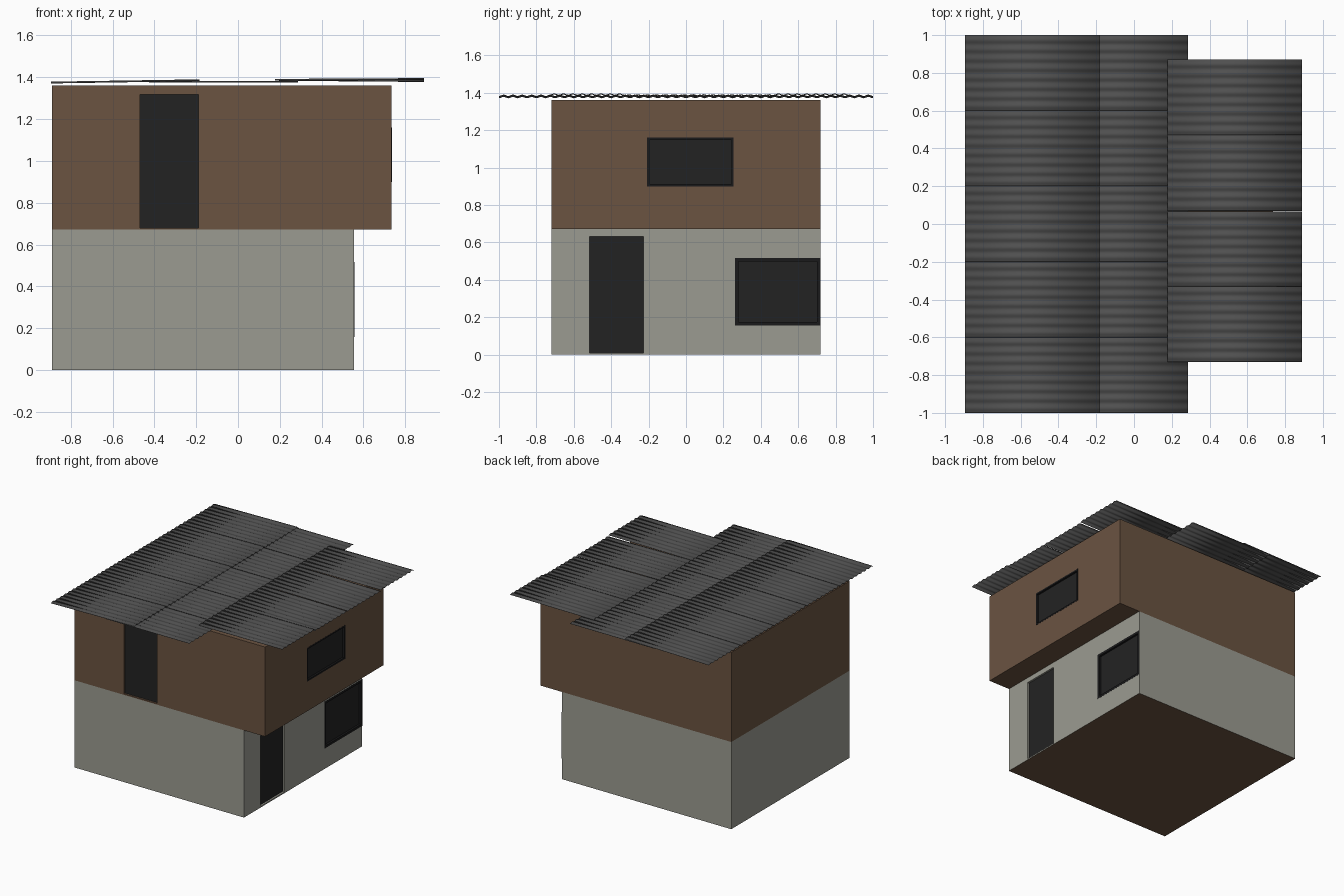
import bpy, bmesh, math
from mathutils import Vector

if "Cube" in bpy.data.objects:
    bpy.data.objects.remove(bpy.data.objects["Cube"])


def material(name, rgb):
    m = bpy.data.materials.new(name)
    m.diffuse_color = (*rgb, 1)
    m.use_nodes = True
    m.node_tree.nodes["Principled BSDF"].inputs["Base Color"].default_value = m.diffuse_color
    return m


BROWN = material("brown wall", (0.145, 0.087, 0.053))
GREY = material("pale grey wall", (0.33, 0.33, 0.285))
PANE = material("dark panel", (0.0165, 0.0165, 0.0165))
FRAME = material("black frame", (0.010, 0.010, 0.011))
SHEET = material("roof metal", (0.08, 0.08, 0.08))


def add_object(name, bm, *mats):
    me = bpy.data.meshes.new(name)
    bm.to_mesh(me)
    bm.free()
    ob = bpy.data.objects.new(name, me)
    for m in mats:
        me.materials.append(m)
    bpy.context.collection.objects.link(ob)
    return ob


def box(name, lo, hi, *mats):
    lo, hi = Vector(lo), Vector(hi)
    bm = bmesh.new()
    bmesh.ops.create_cube(bm, size=1)
    for v in bm.verts:
        v.co = [(lo[i] + hi[i]) / 2 + v.co[i] * (hi[i] - lo[i]) for i in range(3)]
    return add_object(name, bm, *mats)


def on_wall(name, side, face, a, b, front, back, mat):
    """Box on a wall: a, b are (along, z) corners; front/back are depths behind the face."""
    if side == "right":
        return box(name, (face - back, a[0], a[1]), (face - front, b[0], b[1]), mat)
    return box(name, (a[0], face + front, a[1]), (b[0], face + back, b[1]), mat)


DEPTH = 0.02


def opening(name, wall, side, face, a, b, border, wall_mat):
    """Recess in a wall with a dark panel at its back and a frame around it."""
    cutter = on_wall(name + "_cutter", side, face, a, b, -0.05, DEPTH, wall_mat)
    cutter.hide_render = True
    mod = wall.modifiers.new("cut", "BOOLEAN")
    mod.operation, mod.object, mod.solver = "DIFFERENCE", cutter, "EXACT"
    bpy.context.view_layer.objects.active = wall
    bpy.ops.object.modifier_apply(modifier=mod.name)
    bpy.data.objects.remove(cutter)
    on_wall(name + "_panel", side, face, a, b, DEPTH - 0.006, DEPTH, PANE)
    if border:
        (u0, z0), (u1, z1), t = a, b, border
        bars = [((u0, z0), (u1, z0 + t)), ((u0, z1 - t), (u1, z1)),
                ((u0, z0 + t), (u0 + t, z1 - t)), ((u1 - t, z0 + t), (u1, z1 - t))]
        for i, (p, q) in enumerate(bars):
            on_wall(f"{name}_frame_{i}", side, face, p, q, -0.001, DEPTH - 0.006, FRAME)


# Two storeys, the upper one overhanging to the right
lower = box("lower_storey", (-0.89, -0.72, 0), (0.555, 0.72, 0.672), GREY, BROWN)
upper = box("upper_storey", (-0.89, -0.72, 0.672), (0.735, 0.72, 1.362), BROWN)

# Doors and windows
opening("upper_door", upper, "front", -0.72, (-0.468, 0.68), (-0.188, 1.317), 0, BROWN)
opening("lower_door", lower, "right", 0.555, (-0.516, 0.01), (-0.226, 0.633), 0, GREY)
opening("upper_window", upper, "right", 0.735, (-0.208, 0.90), (0.255, 1.16), 0.012, BROWN)
opening("lower_window", lower, "right", 0.555, (0.262, 0.157), (0.719, 0.517), 0.018, GREY)

# Brown floor under the lower storey
for p in lower.data.polygons:
    p.material_index = 1 if p.normal.z < -0.5 and p.center.z < 0.005 else 0


def roof_sheet(name, x0, x1, y0, z0, z1, width=0.4, waves=8, amp=0.0035):
    """Corrugated sheet with ridges along x, tilted from z0 to z1."""
    bm = bmesh.new()
    n = waves * 8
    prev = None
    for i in range(n + 1):
        w = -amp * math.cos(2 * math.pi * waves * i / n)
        y = y0 + width * i / n
        row = [bm.verts.new((x0, y, z0 + w)), bm.verts.new((x1, y, z1 + w))]
        if prev:
            f = bm.faces.new((prev[0], prev[1], row[1], row[0]))
            f.smooth = True
        prev = row
    ob = add_object(name, bm, SHEET)
    mod = ob.modifiers.new("thickness", "SOLIDIFY")
    mod.thickness, mod.offset = 0.0015, 0


# Roof: two columns of five sheets, then a shifted column of four
for i in range(5):
    y = -1 + 0.4 * i
    roof_sheet(f"roof_left_{i}", -0.895, -0.183, y, 1.375, 1.386)
    roof_sheet(f"roof_middle_{i}", -0.425, 0.287, y, 1.379, 1.379)
for i, end in enumerate((1.392, 1.382, 1.382, 1.392)):
    gap = 0.004 if i == 1 else 0
    roof_sheet(f"roof_right_{i}", 0.178, 0.89, -0.73 + 0.4 * i, 1.388, end, 0.4 - gap)
